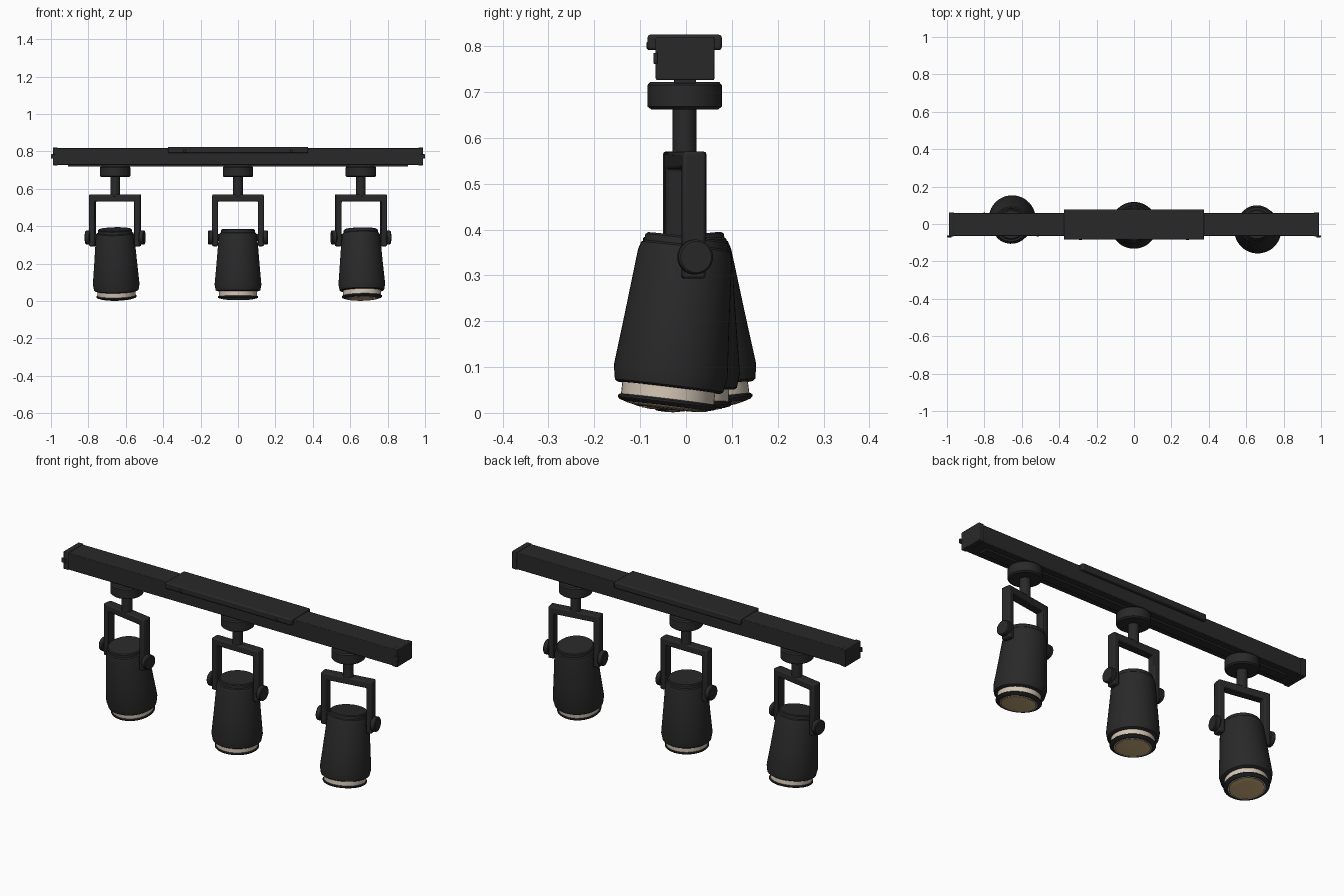
import bpy, bmesh, math
from mathutils import Matrix, Vector

if "Cube" in bpy.data.objects:
    bpy.data.objects.remove(bpy.data.objects["Cube"])


def material(name, rgb):
    m = bpy.data.materials.new(name)
    m.diffuse_color = (*rgb, 1)
    m.use_nodes = True
    m.node_tree.nodes["Principled BSDF"].inputs["Base Color"].default_value = m.diffuse_color
    return m


BLACK = material("matte_black", (0.022, 0.022, 0.022))
CREAM = material("warm_cream", (0.65, 0.56, 0.46))
GOLD = material("amber_lens", (0.60, 0.41, 0.20))


def finish(name, bm, mat, matrix=Matrix(), bevel=0.0):
    """Turn a bmesh into an object, with optional rounded edges."""
    bmesh.ops.recalc_face_normals(bm, faces=bm.faces)
    me = bpy.data.meshes.new(name)
    bm.to_mesh(me)
    bm.free()
    me.materials.append(mat)
    ob = bpy.data.objects.new(name, me)
    bpy.context.collection.objects.link(ob)
    ob.matrix_world = matrix
    if bevel:
        mod = ob.modifiers.new("rounded_edges", 'BEVEL')
        mod.width = bevel
        mod.segments = 2
        mod.limit_method = 'ANGLE'
    bpy.ops.object.select_all(action='DESELECT')
    ob.select_set(True)
    bpy.context.view_layer.objects.active = ob
    bpy.ops.object.shade_smooth_by_angle(angle=math.radians(35))
    return ob


def box(name, lo, hi, bevel=0.003):
    lo, hi = Vector(lo), Vector(hi)
    bm = bmesh.new()
    bmesh.ops.create_cube(bm, size=1)
    for v in bm.verts:
        v.co = (lo + hi) / 2 + Vector(a * b for a, b in zip(v.co, hi - lo))
    finish(name, bm, BLACK, bevel=bevel)


def lathe(name, profile, mat, matrix=Matrix(), steps=48):
    """Spin (radius, height) points around the local z axis."""
    bm = bmesh.new()
    vs = [bm.verts.new((r, 0, z)) for r, z in profile]
    es = [bm.edges.new(p) for p in zip(vs, vs[1:])]
    bmesh.ops.spin(bm, geom=vs + es, cent=(0, 0, 0), axis=(0, 0, 1),
                   angle=math.tau, steps=steps)
    bmesh.ops.remove_doubles(bm, verts=bm.verts, dist=1e-5)
    finish(name, bm, mat, matrix)


def rod(name, r, a, b, matrix, edge=0.003):
    lathe(name, [(0, a), (r - edge, a), (r, a + edge), (r, b - edge),
                 (r - edge, b), (0, b)], BLACK, matrix, 32)


def yoke(matrix):
    """U-shaped bracket extruded from its front outline."""
    o, i, low, under, top = 0.138, 0.107, 0.293, 0.533, 0.57
    pts = [(-o, low), (-i, low), (-i, under), (i, under),
           (i, low), (o, low), (o, top), (-o, top)]
    bm = bmesh.new()
    f = bm.faces.new([bm.verts.new((x, -0.025, z)) for x, z in pts])
    ext = bmesh.ops.extrude_face_region(bm, geom=[f])
    for v in ext["geom"]:
        if isinstance(v, bmesh.types.BMVert):
            v.co.y += 0.05
    finish("yoke", bm, BLACK, matrix, bevel=0.006)


# Ceiling rail, its lower strip and the saddle cover in the middle
box("rail", (-0.985, -0.064, 0.728), (0.985, 0.059, 0.817))
box("rail_lower_strip", (-0.91, -0.026, 0.719), (0.91, 0.022, 0.73), 0.001)
box("saddle_cover", (-0.375, -0.084, 0.791), (0.375, 0.078, 0.825), 0.006)
for s in (-1, 1):
    x0, x1 = sorted((s * 0.962, s * 0.99))
    box("rail_end_cap", (x0, -0.066, 0.726), (x1, 0.062, 0.82))
    # Small end tabs and cover screws
    x0, x1 = sorted((s * 0.975, s * 1.0))
    box("end_tab", (x0, -0.071, 0.761), (x1, -0.062, 0.785), 0.002)
    rod("cover_screw", 0.009, -0.006, 0.004,
        Matrix.Translation((s * 0.285, -0.082, 0.801)) @ Matrix.Rotation(math.pi / 2, 4, 'X'))

# Three spotlights: position, swivel about the stem, tilt about the pivot
PIVOT = 0.34
for x, swivel, tilt in ((-0.657, -10, 7.5), (0, 0, -1), (0.657, 9, -7)):
    place = Matrix.Translation((x, -0.003, 0)) @ Matrix.Rotation(math.radians(swivel), 4, 'Z')

    # Canopy, stem and yoke
    lathe("canopy", [(0, 0.662), (0.073, 0.662), (0.081, 0.668), (0.081, 0.715),
                     (0.075, 0.722), (0, 0.722)], BLACK, place)
    rod("stem", 0.026, 0.56, 0.67, place, 0.001)
    yoke(place)

    # Pivot pins and knobs on both sides
    for s in (-1, 1):
        side = place @ Matrix.Translation((0, 0, PIVOT)) @ Matrix.Rotation(s * math.pi / 2, 4, 'Y')
        rod("pivot_pin", 0.018, 0.09, 0.115, side, 0.001)
        rod("knob", 0.038, 0.133, 0.16, side, 0.004)

    # Lamp head, in coordinates measured from the ground when upright
    head = (place @ Matrix.Translation((0, 0, PIVOT))
            @ Matrix.Rotation(math.radians(tilt), 4, 'X') @ Matrix.Translation((0, 0, -PIVOT)))
    lathe("lamp_body", [(0, 0.384), (0.086, 0.384), (0.091, 0.38), (0.092, 0.366),
                        (0.098, 0.362), (0.103, 0.345), (0.115, 0.2), (0.125, 0.088),
                        (0.119, 0.057), (0.113, 0.053), (0, 0.053)], BLACK, head)
    lathe("neck_ring", [(0.102, 0.055), (0.102, 0.022), (0, 0.022)], CREAM, head)
    # Thin black bezel, pale rim and amber lens
    lathe("front_bezel", [(0.09, 0.027), (0.105, 0.027), (0.108, 0.024), (0.108, 0.02),
                          (0.104, 0.016), (0.091, 0.012), (0.087, 0.012), (0.087, 0.022)],
          BLACK, head)
    lathe("lens_rim", [(0.0875, 0.02), (0.0875, 0.0105), (0.0835, 0.01), (0.0835, 0.02)],
          CREAM, head)
    lathe("lens_seat", [(0.084, 0.011), (0.08, 0.0105), (0.08, 0.02)], BLACK, head)
    lathe("lens", [(0.0805, 0.02), (0.0805, 0.0095), (0.07, 0.0075), (0.04, 0.0065),
                   (0, 0.006)], GOLD, head)
